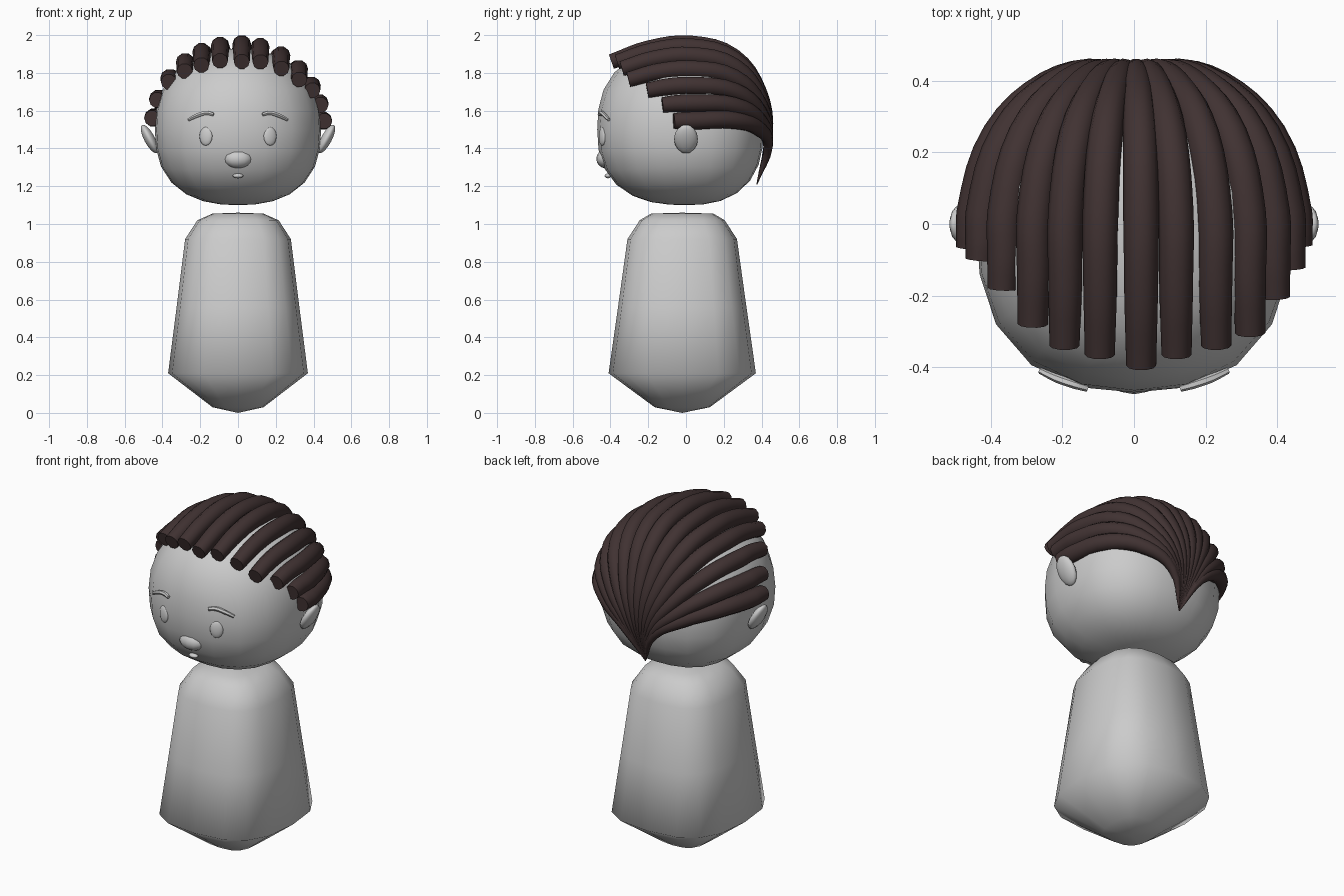
import bpy, bmesh, math
from math import sin, cos, radians
from mathutils import Vector

if "Cube" in bpy.data.objects:
    bpy.data.objects.remove(bpy.data.objects["Cube"])


def material(name, rgb):
    m = bpy.data.materials.new(name)
    m.diffuse_color = (*rgb, 1)
    m.use_nodes = True
    m.node_tree.nodes["Principled BSDF"].inputs["Base Color"].default_value = m.diffuse_color
    return m


GREY = material("plain grey", (0.6, 0.6, 0.6))
BROWN = material("dark brown", (0.052, 0.032, 0.032))


def activate(ob):
    bpy.ops.object.select_all(action='DESELECT')
    ob.select_set(True)
    bpy.context.view_layer.objects.active = ob


def finish(name, bm, mat, angle=180):
    bmesh.ops.recalc_face_normals(bm, faces=bm.faces)
    me = bpy.data.meshes.new(name)
    bm.to_mesh(me)
    bm.free()
    ob = bpy.data.objects.new(name, me)
    bpy.context.collection.objects.link(ob)
    me.materials.append(mat)
    activate(ob)
    bpy.ops.object.shade_smooth_by_angle(angle=radians(angle))
    return ob


def tubes(name, paths, depth, mat, res=3, steps=4):
    """Round tubes through (x, y, z, radius) points, as one mesh."""
    cu = bpy.data.curves.new(name, 'CURVE')
    cu.dimensions = '3D'
    cu.bevel_depth, cu.bevel_resolution = depth, res
    cu.resolution_u, cu.use_fill_caps = steps, True
    for path in paths:
        sp = cu.splines.new('BEZIER')
        sp.bezier_points.add(len(path) - 1)
        for bp, (x, y, z, r) in zip(sp.bezier_points, path):
            bp.co, bp.radius = (x, y, z), r
            bp.handle_left_type = bp.handle_right_type = 'AUTO'
    ob = bpy.data.objects.new(name, cu)
    bpy.context.collection.objects.link(ob)
    cu.materials.append(mat)
    activate(ob)
    bpy.ops.object.convert(target='MESH')
    ob = bpy.context.view_layer.objects.active
    bpy.ops.object.shade_smooth_by_angle(angle=radians(50))
    return ob


def blob(name, loc, size, rot=(0, 0, 0), segs=12):
    """Smooth flattened ball."""
    bpy.ops.mesh.primitive_uv_sphere_add(segments=segs, ring_count=8, radius=1,
                                         location=loc, rotation=rot)
    ob = bpy.context.object
    ob.name = name
    ob.scale = size
    ob.data.materials.append(GREY)
    bpy.ops.object.shade_smooth()
    return ob


# Body: rounded-square rings (z, half x, half y)
rings = [(0.03, 0.135, 0.146), (0.21, 0.37, 0.39), (0.56, 0.325, 0.34),
         (0.92, 0.28, 0.29), (1.02, 0.215, 0.225), (1.055, 0.135, 0.165)]
SIDES = 16
sq = lambda v: math.copysign(abs(v) ** (2 / 2.7), v)
bm = bmesh.new()
loops = []
for z, a, b in rings:
    loops.append([bm.verts.new((a * sq(cos(math.tau * i / SIDES)),
                                -0.02 + b * sq(sin(math.tau * i / SIDES)), z))
                  for i in range(SIDES)])
low, high = bm.verts.new((0, -0.02, 0.0)), bm.verts.new((0, -0.02, 1.06))
for i in range(SIDES):
    j = (i + 1) % SIDES
    for p, q in zip(loops, loops[1:]):
        bm.faces.new((p[i], p[j], q[j], q[i]))
    bm.faces.new((low, loops[0][j], loops[0][i]))
    bm.faces.new((high, loops[-1][i], loops[-1][j]))
finish("body", bm, GREY)

# Head: ball pushed out to a squarish egg
HZ = 1.5


def level(p):
    px = 2.4 - 0.4 * min(1, max(0, p.z / 0.2))
    return (abs(p.x / 0.44) ** px + abs(p.y / (0.47 if p.y < 0 else 0.41)) ** 2.5
            + abs(p.z / (0.43 if p.z > 0 else 0.4)) ** 2.5)


def on_head(d):
    lo, hi = 0.1, 1.0
    for _ in range(24):
        mid = (lo + hi) / 2
        lo, hi = (mid, hi) if level(d * mid) < 1 else (lo, mid)
    return d * lo


def face_y(x, z):
    """Depth of the face at x, z."""
    rest = 1 - level(Vector((x, 0, z - HZ)))
    return -0.47 * max(rest, 0) ** 0.4


bm = bmesh.new()
bmesh.ops.create_uvsphere(bm, u_segments=20, v_segments=14, radius=1)
for v in bm.verts:
    v.co = on_head(v.co.normalized()) + Vector((0, 0, HZ))
finish("head", bm, GREY)

# Nose and mouth
blob("nose", (0, -0.425, 1.345), (0.075, 0.05, 0.05))
blob("mouth", (0, face_y(0, 1.255) - 0.004, 1.255), (0.028, 0.018, 0.013))

# Ears, eyes and eyebrows on both sides
for side, s in (("left", -1), ("right", 1)):
    blob(side + "_ear", (s * 0.468, 0, 1.45), (0.03, 0.063, 0.085),
         (0, s * radians(28), 0), 10)
    blob(side + "_eye", (s * 0.17, face_y(0.17, 1.465) + 0.008, 1.465),
         (0.037, 0.016, 0.05), (radians(-2), 0, s * radians(22)))
    brow = [(0.13, 1.58, 0.9), (0.165, 1.588, 1.1), (0.215, 1.575, 1.1), (0.262, 1.552, 0.8)]
    tubes(side + "_eyebrow", [[(s * x, face_y(x, z) - 0.004, z, r) for x, z, r in brow]],
          0.011, GREY, 1, 3)

# Hair strands: (angle around the crown, y of the front tip)
strands = [(-82, -0.07), (-69, -0.1), (-53, -0.18), (-38, -0.28), (-25, -0.34), (-12, -0.365),
           (2.5, -0.395), (15, -0.365), (30, -0.34), (45, -0.305), (59, -0.205),
           (72, -0.125), (84, -0.065)]
paths = []
for deg, tip in strands:
    sn, cs = sin(radians(deg)), cos(radians(deg))
    crown_x, crown_z = 0.45 * sn, HZ + 0.45 * cs
    drop = 0.09 * (tip / 0.395) ** 2
    paths.append([
        (crown_x * 1.02, tip, crown_z - drop, 0.84),
        (crown_x * 1.01, tip * 0.5, crown_z - drop * 0.25, 0.94),
        (crown_x, 0.03, crown_z, 1.0),
        (0.38 * sn, 0.25, 1.51 + 0.375 * cs, 0.96),
        (0.24 * sn, 0.39, 1.48 + 0.22 * cs, 0.8),
        (0.10 * sn, 0.435, 1.40 + 0.08 * cs, 0.5),
        (0, 0.375, 1.21, 0.05)])
tubes("hair", paths, 0.05, BROWN)
